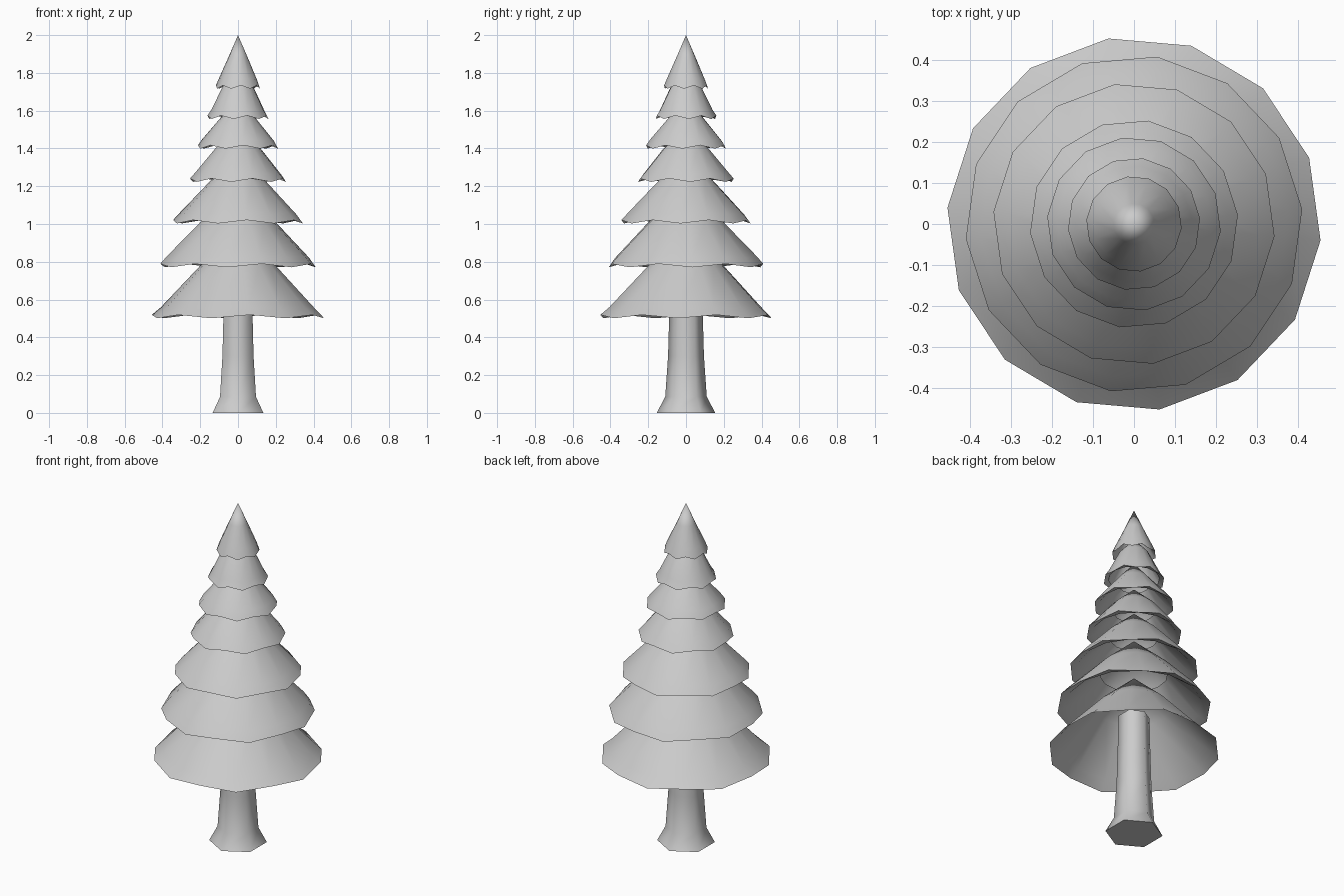
import bpy, bmesh, math

if "Cube" in bpy.data.objects:
    bpy.data.objects.remove(bpy.data.objects["Cube"])

bark = bpy.data.materials.new("plain grey")
bark.diffuse_color = (0.6, 0.6, 0.6, 1)
bark.use_nodes = True
bark.node_tree.nodes["Principled BSDF"].inputs["Base Color"].default_value = bark.diffuse_color


def ring(bm, r, z, sides, phase, wave=0.0):
    """Ring of vertices; every other one is lowered or raised by wave."""
    return [bm.verts.new((r * math.cos(phase + math.tau * i / sides),
                          r * math.sin(phase + math.tau * i / sides),
                          z + (wave if i % 2 else -wave)))
            for i in range(sides)]


def bridge(bm, a, b):
    n = len(a)
    for i in range(n):
        bm.faces.new((a[i], a[(i + 1) % n], b[(i + 1) % n], b[i]))


def fan(bm, a, z):
    tip = bm.verts.new((0, 0, z))
    for i in range(len(a)):
        bm.faces.new((a[i], a[(i + 1) % len(a)], tip))


def finish(bm, name, angle):
    mesh = bpy.data.meshes.new(name)
    bm.to_mesh(mesh)
    bm.free()
    mesh.materials.append(bark)
    mesh.shade_smooth()
    mesh.set_sharp_from_angle(angle=math.radians(angle))
    obj = bpy.data.objects.new(name, mesh)
    bpy.context.collection.objects.link(obj)
    return obj


# Six-sided trunk with a flared foot
bm = bmesh.new()
rings = [ring(bm, r, z, 6, math.pi / 6)
         for r, z in ((0.155, 0), (0.11, 0.085), (0.095, 0.3), (0.088, 0.55), (0.085, 0.72))]
for low, high in zip(rings, rings[1:]):
    bridge(bm, low, high)
bm.faces.new(rings[0][::-1])
bm.faces.new(rings[-1])
finish(bm, "trunk", 65)

# Branch tiers: rim radius, rim z, lip radius, lip z, neck radius, neck z, tip z
tiers = [
    (0.458, 0.510, 0.41, 0.555, 0.20, 0.78, 0.96),
    (0.413, 0.780, 0.378, 0.825, 0.20, 1.01, 1.19),
    (0.345, 1.012, 0.31, 1.055, 0.14, 1.235, 1.36),
    (0.255, 1.232, 0.23, 1.265, 0.12, 1.40, 1.51),
    (0.213, 1.408, 0.19, 1.445, 0.09, 1.565, 1.67),
    (0.162, 1.565, 0.142, 1.60, 0.08, 1.73, 1.82),
    (0.117, 1.725, 0.10, 1.77, 0.05, 1.885, 2.00),
]
for k, (r0, z0, r1, z1, r2, z2, tip) in enumerate(tiers):
    bm = bmesh.new()
    phase = math.radians(-5 if k % 2 == 0 else 5)
    rim = ring(bm, r0, z0, 14, phase, 0.009)
    lip = ring(bm, r1, z1, 14, phase, 0.004)
    neck = ring(bm, r2, z2, 14, phase)
    bridge(bm, rim, lip)
    bridge(bm, lip, neck)
    fan(bm, neck, tip)
    if k == 0:
        # The lowest skirt is a single shell facing inwards
        bmesh.ops.reverse_faces(bm, faces=bm.faces[:])
    else:
        # Hollow underside of the skirt
        inner = ring(bm, r1 * 0.97, z1 - 0.025, 14, phase)
        bridge(bm, inner, rim)
        bm.verts.ensure_lookup_table()
        core = ring(bm, r2 * 0.9, z2 - 0.03, 14, phase)
        bridge(bm, core, inner)
    finish(bm, f"branch_tier_{k + 1}", 40)
